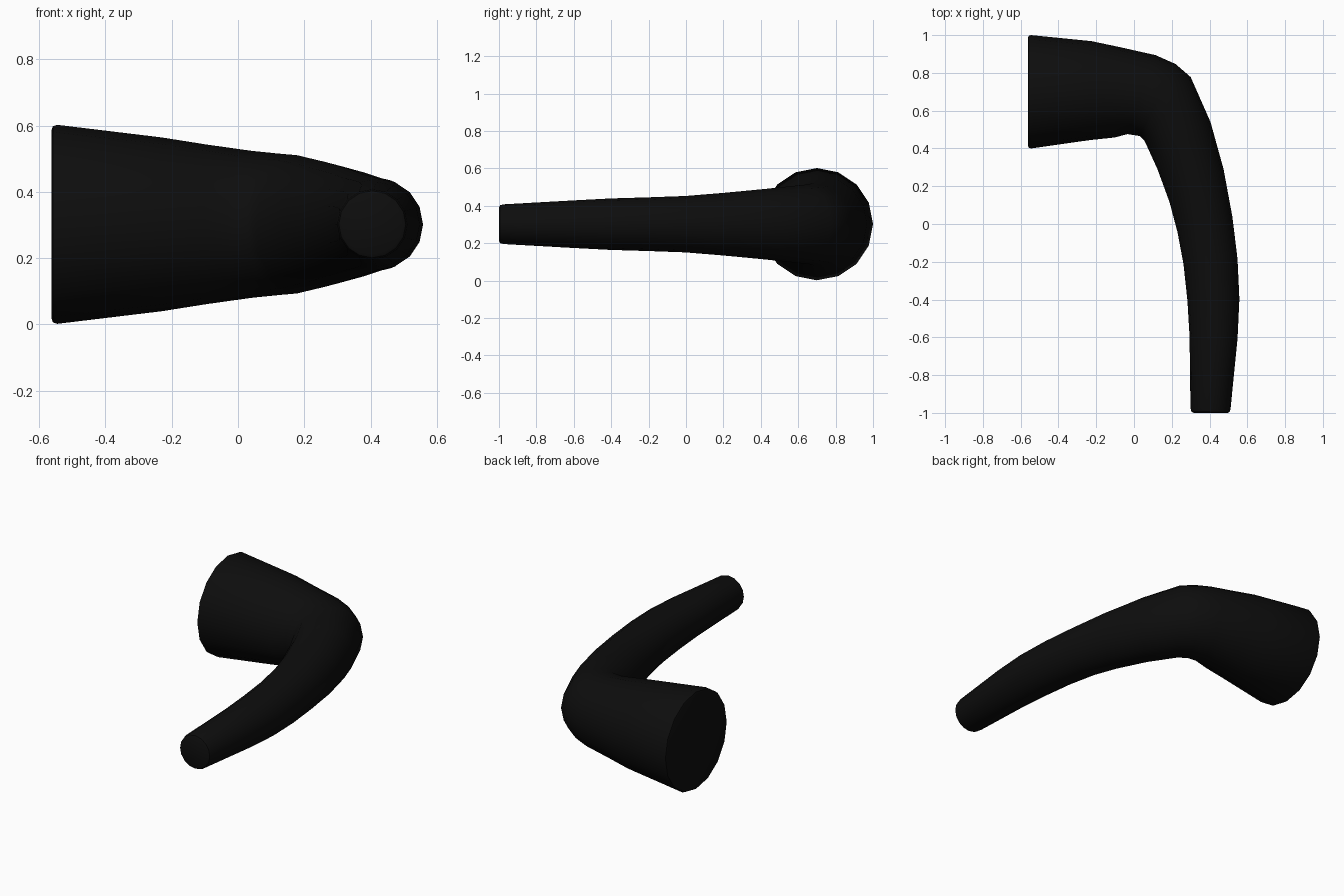
import bpy, bmesh, math
from mathutils import Vector

if "Cube" in bpy.data.objects:
    bpy.data.objects.remove(bpy.data.objects["Cube"])

SIDES = 16
AXIS_Z = 0.302

# Rings along the lever: outer edge (x, y), inner edge (x, y) seen from above
RINGS = [
    # rounded rim of the wide end
    (-0.562, 0.985, -0.562, 0.415), (-0.558, 0.996, -0.558, 0.404), (-0.545, 1.0, -0.545, 0.40),
    # tapered neck and elbow
    (-0.225, 0.968, -0.235, 0.444), (-0.087, 0.939, -0.103, 0.458),
    (0.114, 0.894, -0.034, 0.476), (0.22, 0.847, 0.029, 0.466),
    (0.30, 0.778, 0.056, 0.44),
    # curved grip
    (0.405, 0.54, 0.124, 0.291), (0.474, 0.291, 0.188, 0.116),
    (0.521, 0.037, 0.23, -0.042), (0.548, -0.185, 0.262, -0.212),
    (0.558, -0.397, 0.283, -0.407), (0.548, -0.608, 0.294, -0.593),
    # rounded rim of the narrow end
    (0.511, -0.98, 0.299, -0.975), (0.506, -0.995, 0.304, -0.993), (0.496, -1.0, 0.315, -1.0),
]

# Lever handle skinned through the rings
bm = bmesh.new()
loops = []
for ox, oy, ix, iy in RINGS:
    outer, inner = Vector((ox, oy, AXIS_Z)), Vector((ix, iy, AXIS_Z))
    centre, half = (outer + inner) / 2, (outer - inner) / 2
    up = Vector((0, 0, half.length))
    angles = [2 * math.pi * k / SIDES for k in range(SIDES)]
    loops.append([bm.verts.new(centre + half * math.cos(a) + up * math.sin(a)) for a in angles])
for a, b in zip(loops, loops[1:]):
    for k in range(SIDES):
        n = (k + 1) % SIDES
        bm.faces.new((a[k], a[n], b[n], b[k]))
bm.faces.new(loops[0])
bm.faces.new(loops[-1])
bmesh.ops.recalc_face_normals(bm, faces=bm.faces[:])

mesh = bpy.data.meshes.new("lever_handle")
bm.to_mesh(mesh)
bm.free()
handle = bpy.data.objects.new("lever_handle", mesh)
bpy.context.collection.objects.link(handle)

# Black finish
black = bpy.data.materials.new("black")
black.diffuse_color = (0.004, 0.004, 0.004, 1)
black.use_nodes = True
black.node_tree.nodes["Principled BSDF"].inputs["Base Color"].default_value = black.diffuse_color
mesh.materials.append(black)

bpy.context.view_layer.objects.active = handle
handle.select_set(True)
bpy.ops.object.shade_smooth_by_angle(angle=math.radians(40))
